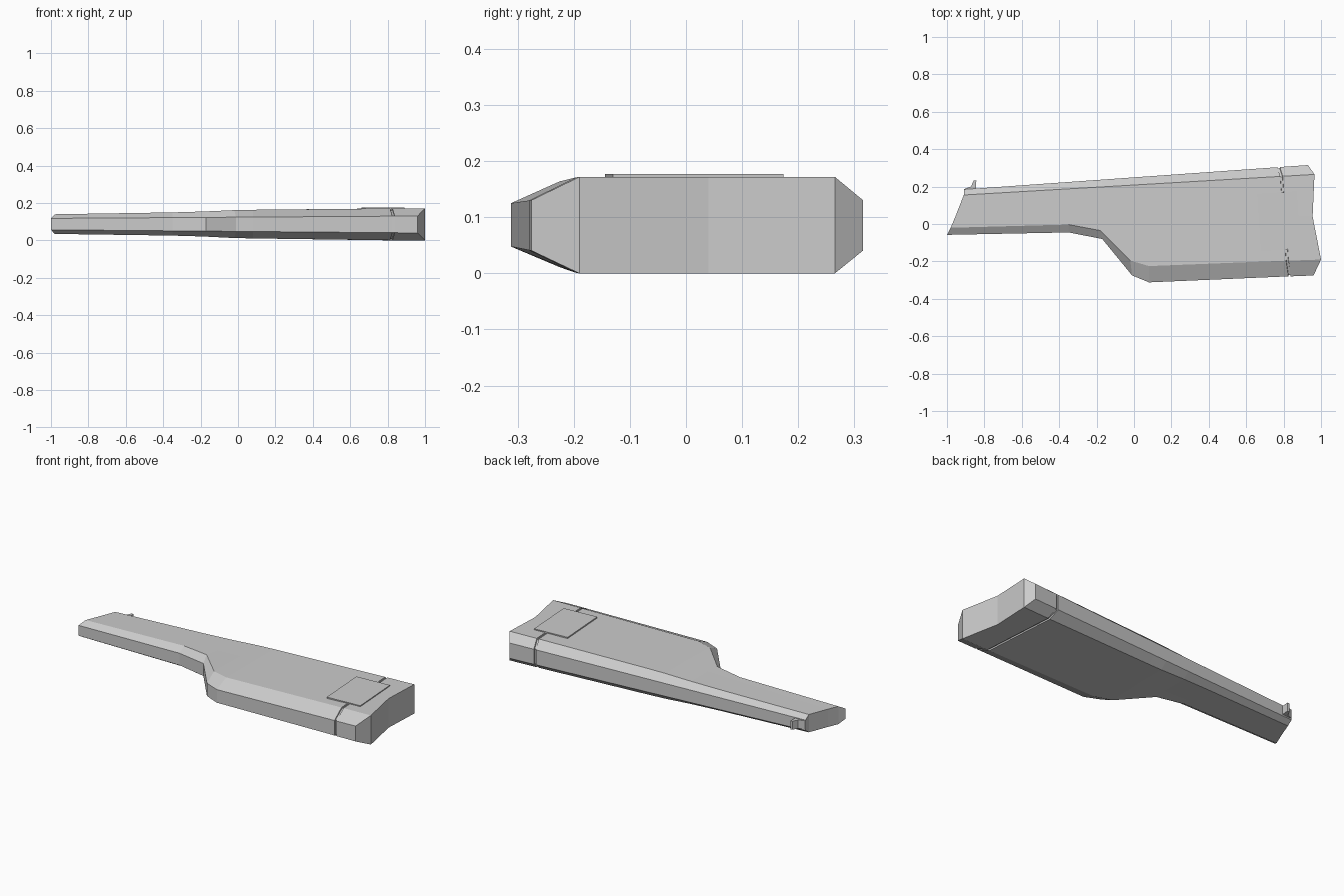
import bpy, bmesh, math
from mathutils import Vector

if "Cube" in bpy.data.objects:
    bpy.data.objects.remove(bpy.data.objects["Cube"])


def make_object(name, bm):
    bmesh.ops.recalc_face_normals(bm, faces=bm.faces)
    me = bpy.data.meshes.new(name)
    bm.to_mesh(me)
    bm.free()
    ob = bpy.data.objects.new(name, me)
    bpy.context.collection.objects.link(ob)
    return ob


def lerp(a, b, t):
    return a + (b - a) * t


def section(xfo, xfi, yfo, yfi, xm, xbo, xbi, zlo, zhi, inset=0.0):
    """Chamfered cross-section: outer/inner front, middle, inner/outer back."""
    ybo = 0.185 + (xbo + 0.91) * 0.0707
    ybi = 0.155 + (xbi + 0.91) * 0.0588
    t = (xfo + 1) / 2
    elo, ehi = lerp(0.057, 0.04, t), lerp(0.118, 0.131, t)
    d = inset
    ym = 0.04
    return [(xfo, yfo + d, elo), (xfi, yfi + d * .4, zlo + d), (xm, ym, zlo + d),
            (xbi, ybi - d * .4, zlo + d), (xbo, ybo - d, elo),
            (xbo, ybo - d, ehi), (xbi, ybi - d * .4, zhi - d), (xm, ym, zhi - d),
            (xfi, yfi + d * .4, zhi - d), (xfo, yfo + d, ehi)]


def groove(dx, inset):
    return section(.813 + dx + .012, .813 + dx, -.28, -.196, .797 + dx,
                   .767 + dx, .782 + dx, .001, .171, inset)


# Stock body: lofted sections from narrow tip to butt, with a recessed strap groove
sections = [
    section(-1.0, -.98, -.058, -.02, -.955, -.91, -.91, .035, .14),
    section(-.35, -.35, -.045, -.003, -.35, -.35, -.35, .026, .150),
    section(-.17, -.18, -.08, -.035, -.17, -.17, -.17, .021, .155),
    section(-.01, -.02, -.275, -.195, -.01, -.01, -.01, .013, .162),
    section(.08, .08, -.312, -.225, .08, .08, .08, .011, .164),
    groove(0, 0), groove(.001, .008), groove(.012, .008), groove(.013, 0),
    section(.96, 1.0, -.275, -.19, .955, .93, .965, 0, .172),
]
bm = bmesh.new()
rings = [[bm.verts.new(p) for p in s] for s in sections]
for a, b in zip(rings, rings[1:]):
    for i in range(10):
        j = (i + 1) % 10
        bm.faces.new((a[i], a[j], b[j], b[i]))
for r in (rings[0], rings[-1]):
    for i in range(4):
        bm.faces.new((r[i], r[i + 1], r[8 - i], r[9 - i]))
make_object("stock_body", bm)

# Thin lid plate on the top face near the butt
bm = bmesh.new()
bmesh.ops.create_cube(bm, size=1)
bmesh.ops.scale(bm, vec=(.21, .305, .009), verts=bm.verts)
plate = make_object("top_plate", bm)
plate.location = (.775, .015, .1725)
plate.rotation_euler.z = math.radians(3.7)

# Small hooked lug at the back of the tip
bm = bmesh.new()
hook = [(-.908, .165), (-.908, .187), (-.872, .2), (-.857, .232),
        (-.843, .232), (-.848, .165)]
face = bm.faces.new([bm.verts.new((x, y, .065)) for x, y in hook])
ext = bmesh.ops.extrude_face_region(bm, geom=[face])
bmesh.ops.translate(bm, vec=Vector((0, 0, .05)),
                    verts=[v for v in ext["geom"] if isinstance(v, bmesh.types.BMVert)])
make_object("tip_hook", bm)
